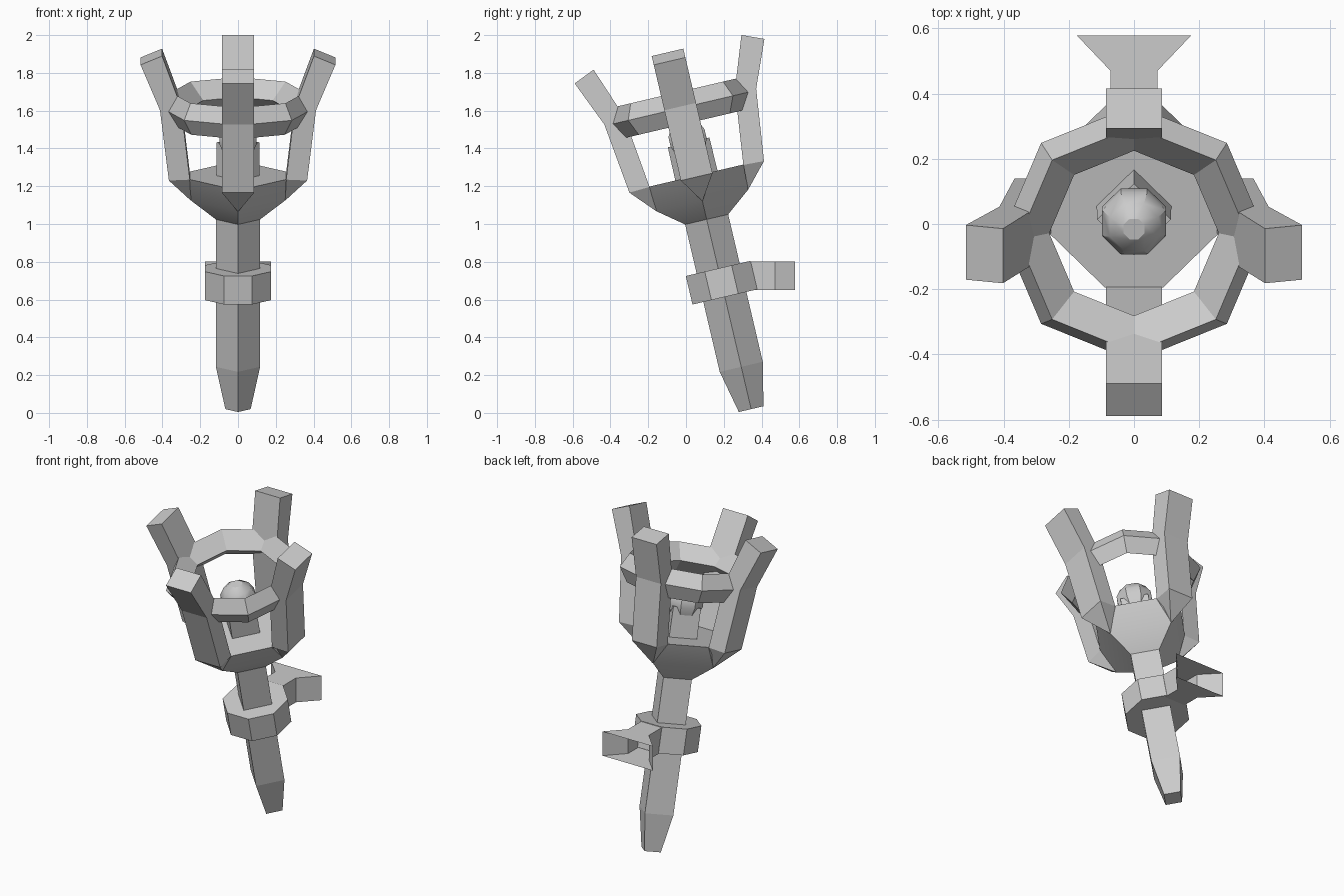
import bpy, bmesh, math
from mathutils import Matrix, Vector

if "Cube" in bpy.data.objects:
    bpy.data.objects.remove(bpy.data.objects["Cube"])

# Everything on the torch is built along a tilted axis starting at its tip
TILT = Matrix.Translation((0, 0.345, 0.02)) @ Matrix.Rotation(math.radians(13.2), 4, 'X')


def finish(name, bm, matrix=TILT, smooth=False):
    bmesh.ops.recalc_face_normals(bm, faces=bm.faces)
    bm.transform(matrix)
    me = bpy.data.meshes.new(name)
    bm.to_mesh(me)
    bm.free()
    ob = bpy.data.objects.new(name, me)
    bpy.context.collection.objects.link(ob)
    if smooth:
        bpy.context.view_layer.objects.active = ob
        ob.select_set(True)
        bpy.ops.object.shade_smooth_by_angle(angle=math.radians(35))
        ob.select_set(False)
    return ob


def loft(bm, sections, caps=True, closed=False):
    rings = [[bm.verts.new(p) for p in s] for s in sections]
    n = len(rings[0])
    pairs = list(zip(rings, rings[1:]))
    if closed:
        pairs.append((rings[-1], rings[0]))
    for a, b in pairs:
        for i in range(n):
            j = (i + 1) % n
            bm.faces.new((a[i], a[j], b[j], b[i]))
    if caps and not closed:
        bm.faces.new(rings[0][::-1])
        bm.faces.new(rings[-1])


def polygon(r, w, n, phase=0.0):
    return [(r * math.cos(phase + 2 * math.pi * i / n),
             r * math.sin(phase + 2 * math.pi * i / n), w) for i in range(n)]


# Four-sided handle, tapered at the tip, running up inside the basket
bm = bmesh.new()
loft(bm, [polygon(r, w, 4) for r, w in
          ((0.067, 0), (0.117, 0.23), (0.117, 1.04), (0.113, 1.45))])
finish("handle", bm)

# Rounded burner knob on top of the handle
bm = bmesh.new()
prof = [(0.085, 1.40), (0.106, 1.45), (0.106, 1.50), (0.08, 1.55), (0.035, 1.58)]
loft(bm, [polygon(r, w, 8, math.pi / 8) for r, w in prof])
finish("burner_knob", bm, smooth=True)

# Basket floor: diamond widening to an eight-sided flat top
bm = bmesh.new()
pts = polygon(0.115, 1.03, 4) + polygon(0.25, 1.135, 4)
for k in range(4):
    rot = Matrix.Rotation(k * math.pi / 2, 3, 'Z')
    pts += [tuple(rot @ Vector((0.256, s * 0.09, 1.27))) for s in (-1, 1)]
for p in pts:
    bm.verts.new(p)
bmesh.ops.convex_hull(bm, input=bm.verts[:])
finish("basket_floor", bm, smooth=True)

# Four flared prongs: outer radius/height, inner radius/height, half width
PRONG = [(0.25, 1.135, 0.14, 1.19, 0.003),
         (0.366, 1.263, 0.255, 1.268, 0.086),
         (0.413, 1.645, 0.302, 1.665, 0.086),
         (0.516, 1.892, 0.402, 1.94, 0.086)]
for k, label in enumerate(("right", "back", "left", "front")):
    bm = bmesh.new()
    loft(bm, [[(ro, -h, wo), (ro, h, wo), (ri, h, wi), (ri, -h, wi)]
              for ro, wo, ri, wi, h in PRONG])
    bm.transform(Matrix.Rotation(k * math.pi / 2, 4, 'Z'))
    finish(label + "_prong", bm)

# Eight-sided hoop with a diamond cross-section
bm = bmesh.new()
loft(bm, [polygon(r, w, 8) for r, w in
          ((0.403, 1.637), (0.355, 1.722), (0.26, 1.635), (0.35, 1.55))], closed=True)
finish("basket_hoop", bm)

# Eight-sided collar gripping the handle
bm = bmesh.new()
R = 0.176 / math.cos(math.pi / 8)
loft(bm, [polygon(R, w, 8, math.pi / 8) for w in (0.61, 0.765)])
finish("bracket_collar", bm)

# Flared wall mount, upright, open towards the wall
bm = bmesh.new()
loft(bm, [[(-h, y, z0), (h, y, z0), (h, y, 0.802), (-h, y, 0.802)]
          for y, h, z0 in ((0.33, 0.072, 0.65), (0.47, 0.072, 0.65), (0.578, 0.175, 0.65))],
     caps=False)
finish("wall_mount", bm, Matrix.Identity(4))
